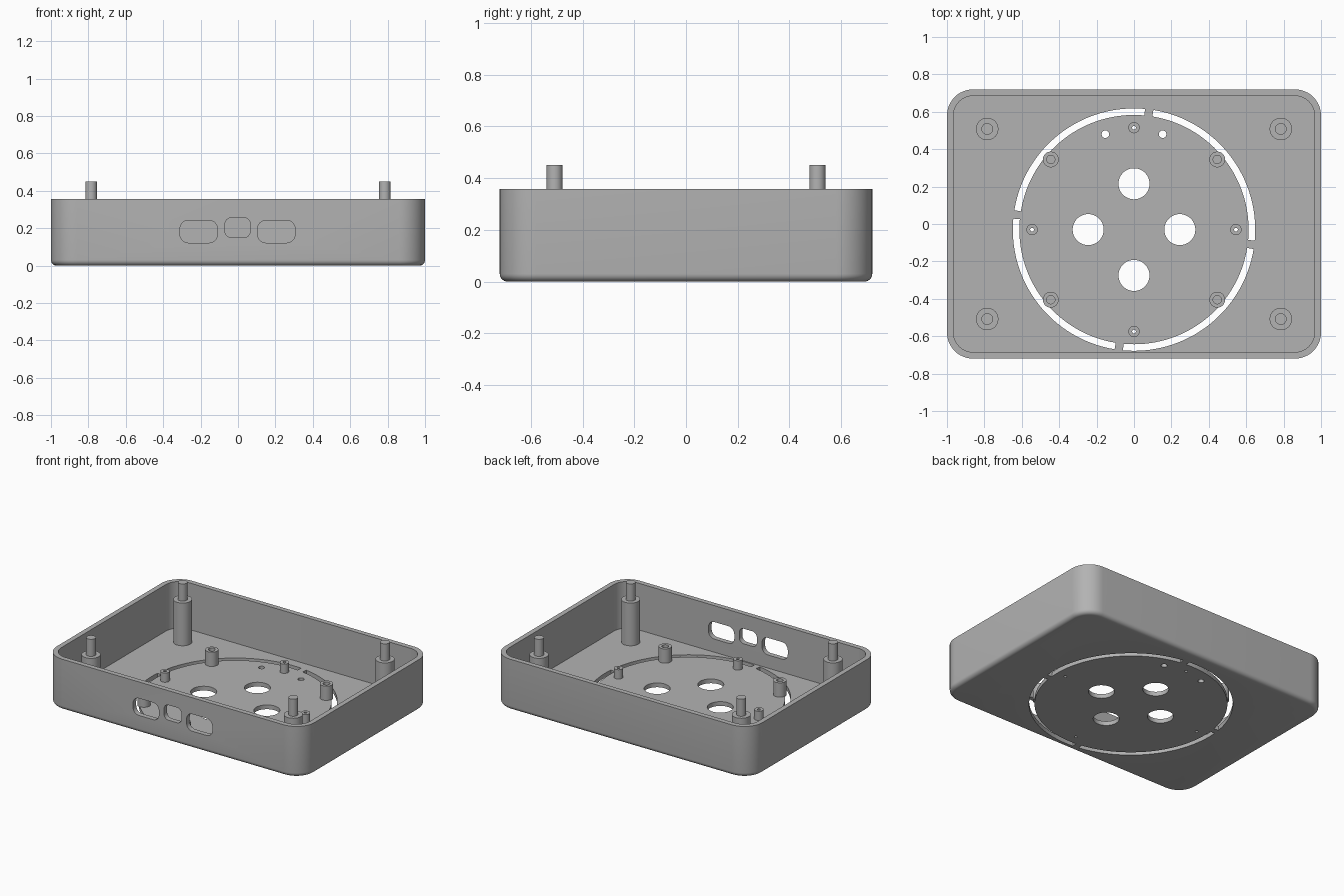
import bpy, bmesh
from math import sin, cos, pi, radians
from mathutils import Vector, Matrix

if "Cube" in bpy.data.objects:
    bpy.data.objects.remove(bpy.data.objects["Cube"])

HALF_X, HALF_Y, HEIGHT = 1.0, 0.72, 0.357
WALL, FLOOR, CORNER, FILLET = 0.035, 0.03, 0.14, 0.03
DISC_Y = -0.03  # centre of the round vent plate

grey = bpy.data.materials.new("grey plastic")
grey.use_nodes = True
grey.diffuse_color = (0.45, 0.45, 0.45, 1)
grey.node_tree.nodes["Principled BSDF"].inputs["Base Color"].default_value = grey.diffuse_color


def finish(name, bm):
    bmesh.ops.recalc_face_normals(bm, faces=bm.faces)
    mesh = bpy.data.meshes.new(name)
    bm.to_mesh(mesh)
    bm.free()
    mesh.materials.append(grey)
    obj = bpy.data.objects.new(name, mesh)
    bpy.context.collection.objects.link(obj)
    return obj


def smooth(obj):
    bpy.ops.object.select_all(action='DESELECT')
    obj.select_set(True)
    bpy.context.view_layer.objects.active = obj
    bpy.ops.object.shade_smooth_by_angle(angle=radians(30))


def rounded_rect(hx, hy, r, steps=12):
    """Outline of a rounded rectangle, counter-clockwise."""
    pts = []
    for i, (sx, sy) in enumerate(((1, 1), (-1, 1), (-1, -1), (1, -1))):
        for k in range(steps + 1):
            a = (i + k / steps) * pi / 2
            pts.append((sx * (hx - r) + r * cos(a), sy * (hy - r) + r * sin(a)))
    return pts


def loft(bm, rings, closed=False):
    """Skin a list of equal point rings; cap the ends unless closed."""
    loops = [[bm.verts.new(p) for p in ring] for ring in rings]
    pairs = list(zip(loops, loops[1:]))
    if closed:
        pairs.append((loops[-1], loops[0]))
    for a, b in pairs:
        for i in range(len(a)):
            j = (i + 1) % len(a)
            bm.faces.new((a[i], a[j], b[j], b[i]))
    if not closed:
        bm.faces.new(loops[0])
        bm.faces.new(loops[-1])


def circle(x, y, z, r, n=48):
    return [(x + r * cos(2 * pi * i / n), y + r * sin(2 * pi * i / n), z) for i in range(n)]


def turned(name, x, y, profile, closed=False):
    bm = bmesh.new()
    loft(bm, [circle(x, y, z, r) for r, z in profile], closed)
    smooth(finish(name, bm))


# Open tray with a filleted underside
def tray_ring(inset, z):
    return [(x, y, z) for x, y in rounded_rect(HALF_X - inset, HALF_Y - inset, CORNER - inset)]


bm = bmesh.new()
rings = []
for k in range(7):
    a = k / 6 * pi / 2
    rings.append(tray_ring(FILLET * (1 - sin(a)), FILLET * (1 - cos(a))))
rings += [tray_ring(0, HEIGHT), tray_ring(WALL, HEIGHT), tray_ring(WALL, FLOOR)]
loft(bm, rings)
tray = finish("tray", bm)

# Cutters: round holes, ring slots and port windows
bm = bmesh.new()
holes = [(0.245, DISC_Y, 0.083), (-0.245, DISC_Y, 0.083),
         (0, DISC_Y + 0.245, 0.083), (0, DISC_Y - 0.245, 0.083),
         (0.153, 0.48, 0.02), (-0.153, 0.48, 0.02)]
pegs = [(0.545 * cos(i * pi / 2), DISC_Y + 0.545 * sin(i * pi / 2)) for i in range(4)]
holes += [(x, y, 0.01) for x, y in pegs]
for x, y, r in holes:
    loft(bm, [circle(x, y, -0.1, r), circle(x, y, 0.1, r)])

# Four arc slots separated by narrow bridges
for i in range(4):
    start = radians(-7.2 + 90 * i + 2)
    sections = []
    for k in range(33):
        a = start + radians(86) * k / 32
        sections.append([(r * cos(a), DISC_Y + r * sin(a), z)
                         for r, z in ((0.613, -0.1), (0.648, -0.1), (0.648, 0.1), (0.613, 0.1))])
    loft(bm, sections)

# Three rounded windows through the front wall
for x, z, hx, hz, r in ((-0.21, 0.182, 0.1, 0.06, 0.045),
                        (-0.002, 0.203, 0.068, 0.053, 0.035),
                        (0.205, 0.182, 0.1, 0.06, 0.045)):
    outline = rounded_rect(hx, hz, r, 8)
    loft(bm, [[(x + u, y, z + v) for u, v in outline] for y in (-0.8, -0.62)])

cutter = finish("cutter", bm)
cutter.hide_render = True
cut = tray.modifiers.new("openings", 'BOOLEAN')
cut.operation = 'DIFFERENCE'
cut.solver = 'EXACT'
cut.object = cutter
bpy.context.view_layer.objects.active = tray
tray.select_set(True)
bpy.ops.object.modifier_apply(modifier=cut.name)
bpy.data.objects.remove(cutter)
smooth(tray)

# Corner posts with locating pins, and hollow standoffs
BASE = FLOOR - 0.004
for sx in (-1, 1):
    for sy in (-1, 1):
        turned("corner_post", sx * 0.785, sy * 0.508,
               [(0.06, BASE), (0.06, 0.33), (0.031, 0.33), (0.031, 0.45)])
        turned("standoff", sx * 0.445, DISC_Y + sy * 0.375,
               [(0.042, BASE), (0.042, 0.13), (0.022, 0.13), (0.022, FLOOR + 0.01)])

# Small pegs with through holes
for x, y in pegs:
    turned("small_peg", x, y,
           [(0.03, BASE), (0.03, 0.095), (0.01, 0.095), (0.01, BASE)], closed=True)
